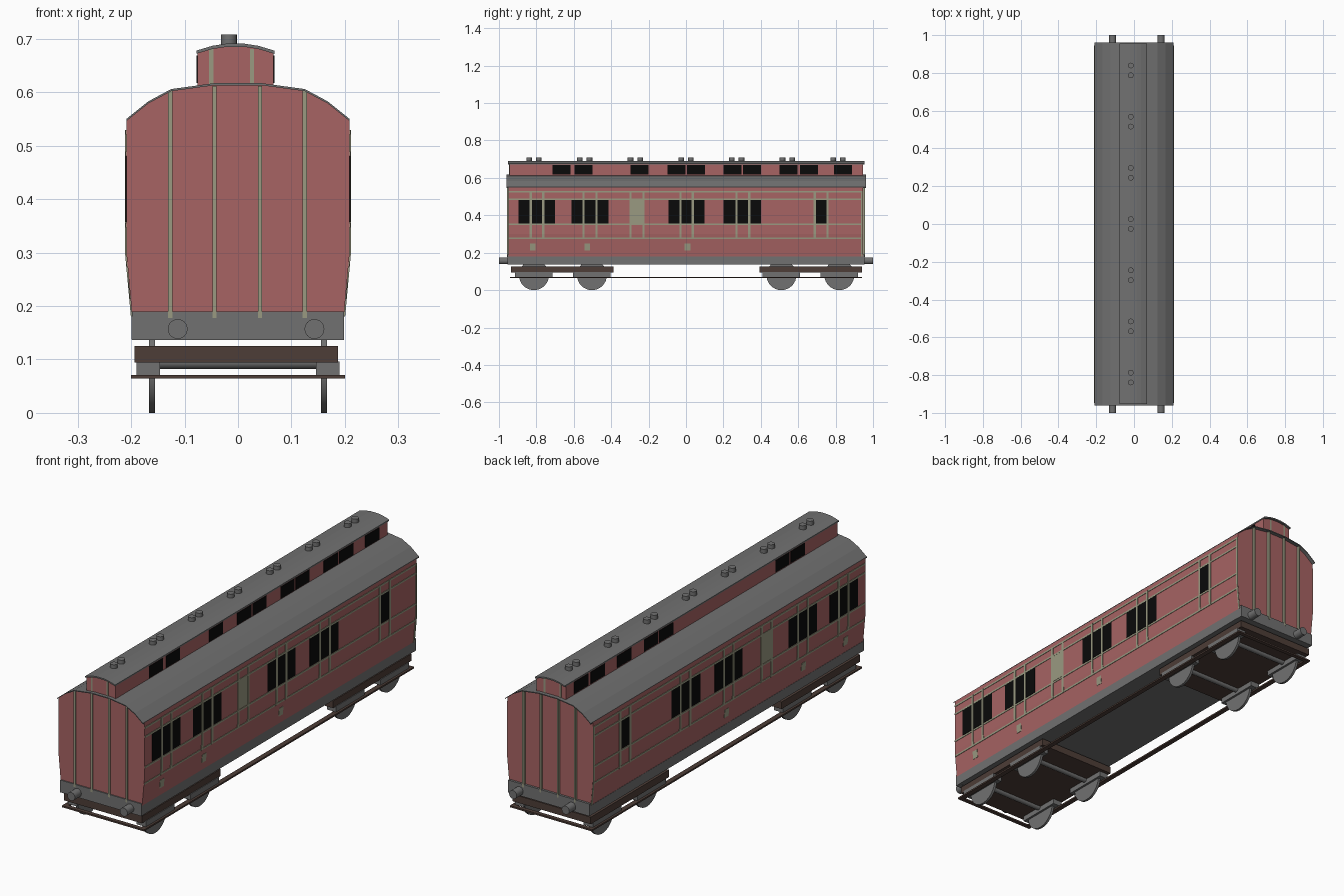
import bpy, bmesh, math
from mathutils import Matrix

if "Cube" in bpy.data.objects:
    bpy.data.objects.remove(bpy.data.objects["Cube"])


def mat(name, r, g, b):
    m = bpy.data.materials.new(name)
    m.diffuse_color = (r, g, b, 1)
    m.use_nodes = True
    m.node_tree.nodes["Principled BSDF"].inputs["Base Color"].default_value = m.diffuse_color
    return m


RED = mat("dusty_red", 0.385, 0.125, 0.125)
GREY = mat("mid_grey", 0.165, 0.165, 0.165)
CREAM = mat("pale_olive_trim", 0.32, 0.32, 0.22)
BLACK = mat("window_black", 0.003, 0.003, 0.003)
BROWN = mat("dark_brown", 0.075, 0.047, 0.038)


def finish(name, bm, m, smooth=False):
    bmesh.ops.recalc_face_normals(bm, faces=bm.faces)
    me = bpy.data.meshes.new(name)
    bm.to_mesh(me)
    bm.free()
    me.materials.append(m)
    ob = bpy.data.objects.new(name, me)
    bpy.context.collection.objects.link(ob)
    if smooth:
        bpy.ops.object.select_all(action='DESELECT')
        ob.select_set(True)
        bpy.context.view_layer.objects.active = ob
        bpy.ops.object.shade_smooth_by_angle(angle=math.radians(35))
    return ob


def extrude(name, pts, y0, y1, m):
    """Closed x-z profile swept along y."""
    bm = bmesh.new()
    a = [bm.verts.new((x, y0, z)) for x, z in pts]
    b = [bm.verts.new((x, y1, z)) for x, z in pts]
    bm.faces.new(a)
    bm.faces.new(b)
    n = len(pts)
    for i in range(n):
        j = (i + 1) % n
        bm.faces.new((a[i], a[j], b[j], b[i]))
    return finish(name, bm, m)


def box(name, x0, x1, y0, y1, z0, z1, m):
    return extrude(name, [(x0, z0), (x1, z0), (x1, z1), (x0, z1)], y0, y1, m)


def cylinder(name, loc, r, depth, axis, m, seg=24):
    bm = bmesh.new()
    rot = {'x': Matrix.Rotation(math.pi / 2, 4, 'Y'),
           'y': Matrix.Rotation(math.pi / 2, 4, 'X'), 'z': Matrix.Identity(4)}[axis]
    bmesh.ops.create_cone(bm, cap_ends=True, segments=seg, radius1=r, radius2=r,
                          depth=depth, matrix=Matrix.Translation(loc) @ rot)
    return finish(name, bm, m, True)


def shell(name, top, t, y0, y1, m):
    """Thin roof skin following an arc of profile points."""
    extrude(name, top + [(x, z - t) for x, z in reversed(top)], y0, y1, m)


# Body with tumblehome sides and arched top
arc = [(-0.209, 0.55), (-0.168, 0.583), (-0.125, 0.606), (-0.045, 0.617),
       (0.045, 0.617), (0.125, 0.606), (0.168, 0.583), (0.209, 0.55)]
body = [(x, z - 0.002) for x, z in arc] + [(0.209, 0.30), (0.198, 0.18), (-0.198, 0.18), (-0.209, 0.30)]
extrude("carriage_body", body, -0.95, 0.945, RED)
box("underframe", -0.199, 0.198, -0.953, 0.948, 0.137, 0.18, GREY)
for s in (-1, 1):
    box("end_sill", -0.198, 0.198, s * 0.93, s * 0.955, 0.136, 0.19, GREY)
shell("main_roof", arc, 0.004, -0.96, 0.962, GREY)

# Raised clerestory and its roof
box("clerestory", -0.076, 0.066, -0.945, 0.945, 0.61, 0.677, RED)
shell("clerestory_roof", [(-0.078, 0.678), (-0.048, 0.687), (-0.022, 0.691), (0.012, 0.691),
                          (0.038, 0.687), (0.068, 0.678)], 0.006, -0.952, 0.955, GREY)
extrude("clerestory_gable", [(-0.076, 0.672), (-0.048, 0.684), (-0.022, 0.688), (0.012, 0.688),
                             (0.038, 0.684), (0.066, 0.672)], -0.945, 0.945, RED)

# Roof vents in pairs
for i in range(7):
    for d in (-0.026, 0.026):
        cylinder("roof_vent", (-0.017, -0.813 + i * 0.271 + d, 0.697), 0.015, 0.022, 'z', GREY, 16)

# Clerestory windows
right = (-0.715, -0.596, -0.297, -0.1, 0.005, 0.2, 0.305, 0.50, 0.61, 0.79)
left = (-0.715, -0.61, 0.20, 0.305, 0.49, 0.675, 0.79)
for y in right:
    box("clerestory_window", 0.06, 0.068, y, y + 0.097, 0.617, 0.669, BLACK)
for y in left:
    box("clerestory_window", -0.078, -0.07, y, y + 0.097, 0.617, 0.669, BLACK)


def side_x(z):
    return 0.209 if z >= 0.3 else 0.198 + (z - 0.18) * 0.011 / 0.12


def plate(name, y0, y1, z0, z1, m, out=0.0015):
    """Thin plate lying on both body sides."""
    zs = [z0] + ([0.3] if z0 < 0.3 < z1 else []) + [z1]
    for s in (-1, 1):
        pts = [(s * (side_x(z) + out), z) for z in zs]
        pts += [(s * (side_x(z) - 0.003), z) for z in reversed(zs)]
        extrude(name, pts, y0, y1, m)


# Side windows, blank panel and lower squares
for y0, y1 in ((-0.896, -0.70), (-0.612, -0.414), (-0.094, 0.099), (0.20, 0.40), (0.69, 0.755)):
    plate("side_window", y0, y1, 0.357, 0.481, BLACK)
plate("blank_panel", -0.298, -0.225, 0.357, 0.481, CREAM)
for y in (-0.82, -0.527, 0.008):
    plate("small_step_plate", y - 0.015, y + 0.015, 0.213, 0.25, CREAM)

# Side beading
for z in (0.525, 0.485, 0.351, 0.278):
    plate("side_line", -0.948, 0.943, z - 0.004, z + 0.004, CREAM, 0.002)
for y in (-0.83, -0.763, -0.548, -0.479, -0.297, -0.227, -0.03, 0.036, 0.27, 0.338, 0.688, 0.757):
    plate("side_strip", y - 0.006, y + 0.006, 0.274, 0.529, CREAM, 0.0025)
plate("corner_strip", 0.936, 0.944, 0.18, 0.529, CREAM, 0.0025)

# End stripes and buffers
for s in (-1, 1):
    for x, z1 in ((-0.127, 0.602), (-0.044, 0.612), (0.041, 0.612), (0.125, 0.602)):
        box("end_stripe", x - 0.004, x + 0.004, s * 0.942, s * 0.956, 0.178, z1, CREAM)
    for x in (-0.05, 0.026):
        box("clerestory_stripe", x - 0.004, x + 0.004, s * 0.94, s * 0.947, 0.615, 0.681, CREAM)
    for x in (-0.113, 0.143):
        cylinder("buffer", (x, s * 0.97, 0.157), 0.0185, 0.06, 'y', GREY)

# Bogies with wheels, axles and axle boxes
for y0, y1, axles in ((-0.935, -0.388, (-0.813, -0.503)), (0.394, 0.94, (0.51, 0.82))):
    box("bogie_frame", -0.194, 0.187, y0, y1, 0.094, 0.125, BROWN)
    for y in axles:
        cylinder("axle", (0, y, 0.095), 0.013, 0.31, 'x', GREY, 16)
        for s in (-1, 1):
            cylinder("wheel", (s * 0.161, y, 0.08), 0.08, 0.011, 'x', GREY, 32)
            box("axle_box", s * 0.146, s * 0.19, y - 0.1, y + 0.1, 0.071, 0.096, GREY)

# Footboards along both sides and across the ends
for s in (-1, 1):
    box("side_footboard", s * 0.178, s * 0.2, -0.94, 0.94, 0.064, 0.071, BROWN)
    box("end_footboard", -0.2, 0.2, s * 0.922, s * 0.94, 0.064, 0.071, BROWN)
